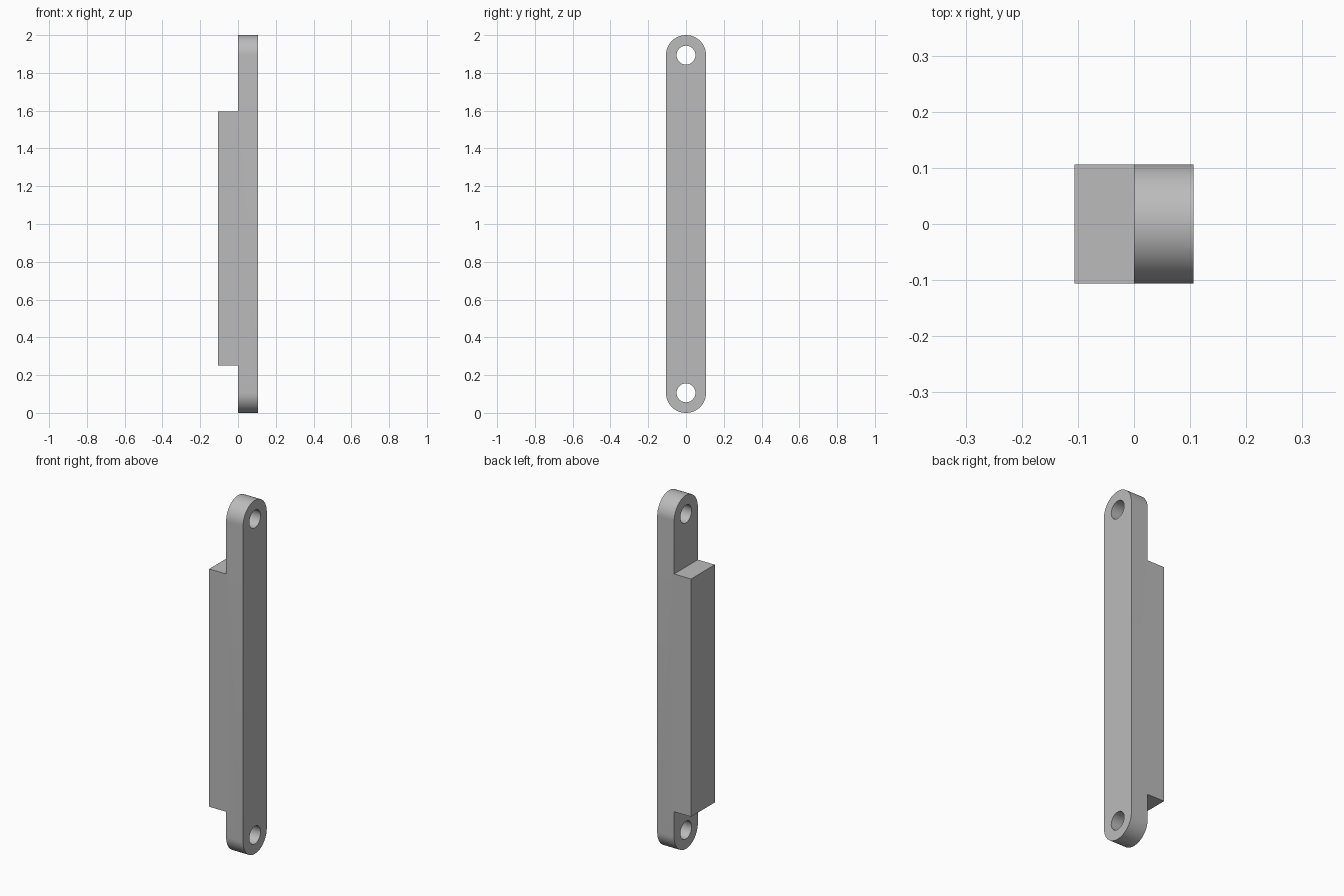
import bpy, bmesh
from math import pi, cos, sin, radians
from mathutils import Vector

cube = bpy.data.objects.get("Cube")
if cube:
    bpy.data.objects.remove(cube, do_unlink=True)

HALF, HOLE, TOP = 0.106, 0.05, 2.0          # half width, hole radius, height
STEP_LOW, STEP_HIGH = 0.25, 1.595           # ends of the raised block
CENTRES = (HALF, TOP - HALF)                # hole heights

grey = bpy.data.materials.new("grey")
grey.use_nodes = True
colour = (0.5, 0.5, 0.5, 1)
grey.diffuse_color = colour
grey.node_tree.nodes["Principled BSDF"].inputs["Base Color"].default_value = colour


def arc(z, radius, start, sweep, steps):
    return [(radius * cos(start + sweep * i / steps), z + radius * sin(start + sweep * i / steps))
            for i in range(steps + 1)]


def add_loop(bm, points):
    verts = [bm.verts.new((-HALF, y, z)) for y, z in points]
    return [bm.edges.new((v, verts[i - 1])) for i, v in enumerate(verts)]


def make_object(name, bm):
    bmesh.ops.recalc_face_normals(bm, faces=bm.faces)
    mesh = bpy.data.meshes.new(name)
    bm.to_mesh(mesh)
    bm.free()
    mesh.materials.append(grey)
    obj = bpy.data.objects.new(name, mesh)
    bpy.context.collection.objects.link(obj)
    return obj


# Round-ended bar with two bolt holes, extruded across x
bm = bmesh.new()
edges = add_loop(bm, arc(CENTRES[1], HALF, 0, pi, 32) + arc(CENTRES[0], HALF, pi, pi, 32))
for z in CENTRES:
    edges += add_loop(bm, arc(z, HOLE, 0, 2 * pi, 48)[:-1])
bmesh.ops.triangle_fill(bm, edges=edges, use_beauty=True, normal=(1, 0, 0))
side = bmesh.ops.extrude_face_region(bm, geom=bm.faces[:], use_keep_orig=True)
bmesh.ops.translate(bm, vec=(2 * HALF, 0, 0),
                    verts=[g for g in side["geom"] if isinstance(g, bmesh.types.BMVert)])
bar = make_object("mounting_bar", bm)

# Cut both ends back to half thickness, leaving the raised block
for name, low, high in (("lower_cutter", -1, STEP_LOW), ("upper_cutter", STEP_HIGH, 3)):
    bm = bmesh.new()
    bmesh.ops.create_cube(bm, size=1)
    bmesh.ops.scale(bm, vec=(1, 1, high - low), verts=bm.verts)
    bmesh.ops.translate(bm, vec=(-0.5, 0, (low + high) / 2), verts=bm.verts)
    cutter = make_object(name, bm)
    cutter.hide_render = True
    mod = bar.modifiers.new(name, "BOOLEAN")
    mod.operation, mod.solver, mod.object = "DIFFERENCE", "EXACT", cutter
    bpy.context.view_layer.objects.active = bar
    bpy.ops.object.modifier_apply(modifier=name)
    bpy.data.objects.remove(cutter, do_unlink=True)

# Smooth the rounded ends and holes, keep the corners sharp
bpy.ops.object.select_all(action="DESELECT")
bar.select_set(True)
bpy.context.view_layer.objects.active = bar
bpy.ops.object.shade_smooth_by_angle(angle=radians(30))
